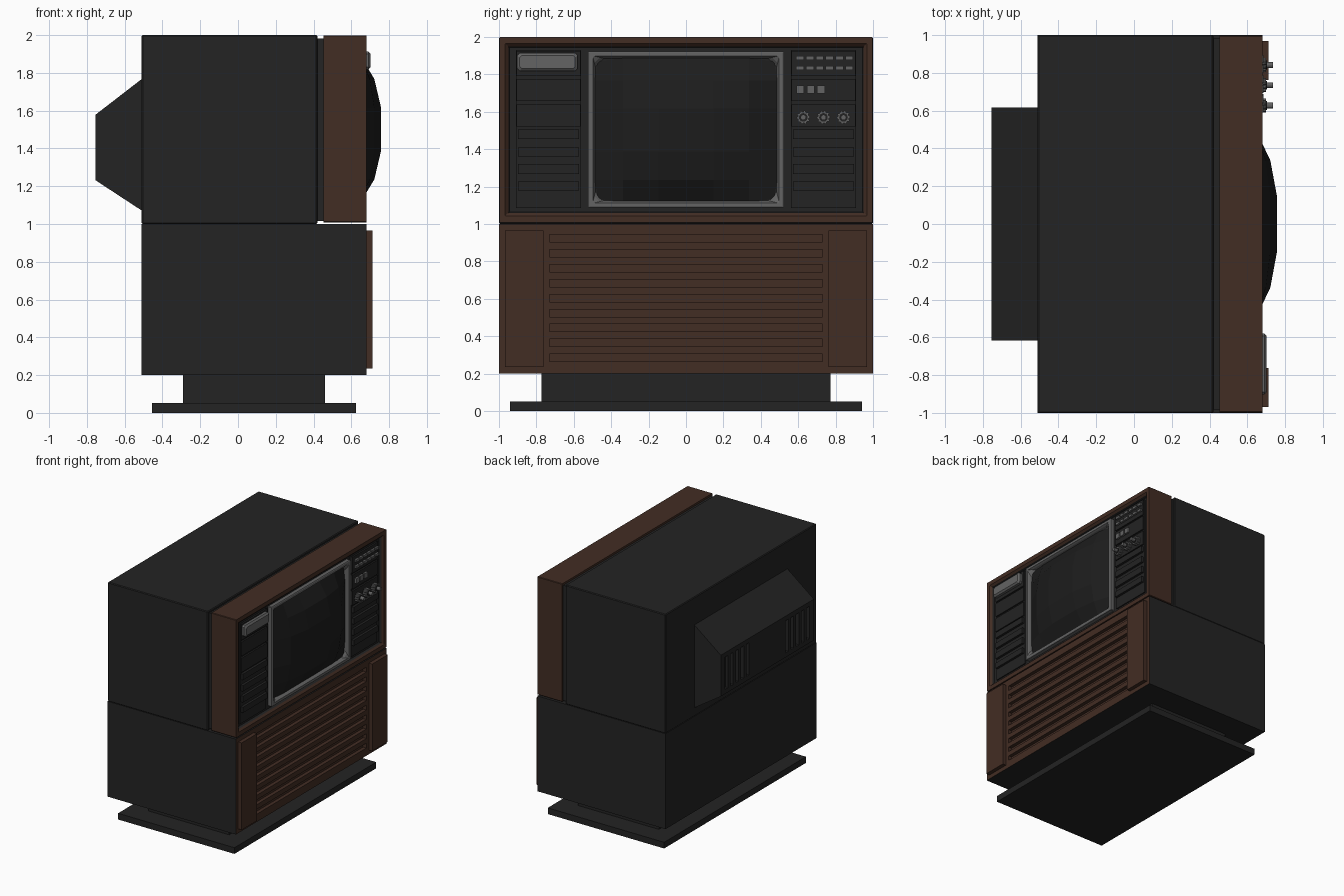
import bpy, bmesh, math
from mathutils import Matrix

if "Cube" in bpy.data.objects:
    bpy.data.objects.remove(bpy.data.objects["Cube"])


def material(name, rgb):
    m = bpy.data.materials.new(name)
    m.diffuse_color = (*rgb, 1)
    m.use_nodes = True
    m.node_tree.nodes["Principled BSDF"].inputs["Base Color"].default_value = m.diffuse_color
    return m


DARK = material("charcoal plastic", (0.017, 0.017, 0.017))
WOOD = material("dark walnut", (0.055, 0.026, 0.017))
GREY = material("grey metal", (0.125, 0.125, 0.125))
GLASS = material("black glass", (0.012, 0.012, 0.012))


def finish(name, bm, *mats):
    bmesh.ops.recalc_face_normals(bm, faces=bm.faces)
    me = bpy.data.meshes.new(name)
    bm.to_mesh(me)
    bm.free()
    for m in mats:
        me.materials.append(m)
    ob = bpy.data.objects.new(name, me)
    bpy.context.collection.objects.link(ob)
    return ob


def boxes(name, mat, spans, bevel=0):
    """One object of boxes, each (x0, x1, y0, y1, z0, z1)."""
    bm = bmesh.new()
    for x0, x1, y0, y1, z0, z1 in spans:
        mtx = Matrix.Translation(((x0 + x1) / 2, (y0 + y1) / 2, (z0 + z1) / 2))
        bmesh.ops.create_cube(bm, size=1, matrix=mtx @ Matrix.Diagonal((x1 - x0, y1 - y0, z1 - z0, 1)))
    if bevel:
        bmesh.ops.bevel(bm, geom=bm.edges[:], offset=bevel, segments=1, affect='EDGES')
    return finish(name, bm, mat)


def loft(name, mats, loops, cy, cz, inner_mat_x=None):
    """Skin corner-cut rectangles (x, half y, half z, corner) and cap both ends."""
    bm = bmesh.new()
    rings = []
    for x, a, b, c in loops:
        pts = [(a, b - c), (a - c, b), (c - a, b), (-a, b - c),
               (-a, c - b), (c - a, -b), (a - c, -b), (a, c - b)]
        rings.append([bm.verts.new((x, cy + p, cz + q)) for p, q in pts])
    for r, s in zip(rings, rings[1:]):
        for i in range(8):
            j = (i + 1) % 8
            bm.faces.new((r[i], r[j], s[j], s[i]))
    bm.faces.new(rings[0])
    last = bm.faces.new(rings[-1])
    if len(mats) > 1:
        last.material_index = 1
        for f in bm.faces:
            if all(v in rings[-1] or v in rings[-2] for v in f.verts):
                f.material_index = 1
    return finish(name, bm, *mats)


def cut(ob, cutter):
    cutter.hide_render = True
    mod = ob.modifiers.new("cut", 'BOOLEAN')
    mod.operation, mod.solver, mod.object = 'DIFFERENCE', 'EXACT', cutter
    bpy.context.view_layer.objects.active = ob
    bpy.ops.object.modifier_apply(modifier=mod.name)
    bpy.data.objects.remove(cutter)


def cylinders(name, mat, centres, x0, x1, radii):
    """Prisms along x; radii lists the radius of each side point."""
    bm = bmesh.new()
    n = len(radii)
    for y, z in centres:
        ends = [[bm.verts.new((x, y + r * math.cos(i * math.tau / n), z + r * math.sin(i * math.tau / n)))
                 for i, r in enumerate(radii)] for x in (x0, x1)]
        bm.faces.new(ends[0])
        bm.faces.new(ends[1])
        for i in range(n):
            j = (i + 1) % n
            bm.faces.new((ends[0][i], ends[0][j], ends[1][j], ends[1][i]))
    return finish(name, bm, mat)


# Pedestal and foot
boxes("foot_plate", DARK, [(-0.455, 0.625, -0.94, 0.94, 0, 0.052)])
boxes("pedestal", DARK, [(-0.29, 0.46, -0.773, 0.773, 0.05, 0.205)])

# Lower cabinet with grooved wooden front
lower = boxes("lower_cabinet", DARK, [(-0.51, 0.68, -1, 1, 0.2, 1.0)])
cut(lower, boxes("groove_cutter", DARK,
                 [(0.65, 0.75, -0.73, 0.73, 0.265 + 0.0797 * i, 0.305 + 0.0797 * i) for i in range(9)]))
lower.data.materials.clear()
lower.data.materials.append(DARK)
lower.data.materials.append(WOOD)
for f in lower.data.polygons:
    f.material_index = int(f.center.x > 0.64)
boxes("front_side_panels", WOOD, [(0.67, 0.712, y, y + 0.205, 0.235, 0.965) for y in (-0.968, 0.763)])

# Upper cabinet shell, recessed neck and wooden front frame
boxes("upper_shell", DARK, [(-0.51, 0.42, -1, 1, 1.0, 2.0)], 0.006)
boxes("shell_neck", DARK, [(0.40, 0.47, -0.982, 0.982, 1.015, 1.982)])
loft("front_frame", (WOOD, DARK),
     [(0.452, 0.997, 0.495, 0.004), (0.68, 0.997, 0.495, 0.004), (0.68, 0.967, 0.46, 0.002),
      (0.665, 0.95, 0.445, 0.002), (0.645, 0.945, 0.44, 0.002)], 0, 1.504)

# Rear tube housing with vent slots
bm = bmesh.new()
ends = [[bm.verts.new((x, y, z)) for x, z in ((-0.5, 1.065), (-0.755, 1.232), (-0.755, 1.578), (-0.5, 1.775))]
        for y in (-0.617, 0.617)]
for e in ends:
    bm.faces.new(e)
for i in range(4):
    j = (i + 1) % 4
    bm.faces.new((ends[0][i], ends[0][j], ends[1][j], ends[1][i]))
housing = finish("rear_housing", bm, DARK)
cut(housing, boxes("vent_cutter", DARK,
                   [(-0.8, -0.73, s * y - 0.018, s * y + 0.018, 1.27, 1.54)
                    for s in (-1, 1) for y in (0.26, 0.33, 0.40, 0.47, 0.54)]))

# Screen bezel
loft("screen_bezel", (GREY,),
     [(0.64, 0.523, 0.418, 0.004), (0.676, 0.523, 0.418, 0.004), (0.68, 0.517, 0.412, 0.004),
      (0.68, 0.498, 0.393, 0.006), (0.665, 0.49, 0.385, 0.03), (0.645, 0.485, 0.38, 0.045)], 0, 1.505)

# Domed screen: coarse bulging grid with cut corners
steps = [(-1, 0), (-0.69, 0.67), (-0.3, 1), (0.3, 1), (0.69, 0.67), (1, 0)]
bm = bmesh.new()
grid = [[bm.verts.new((0.65 + 0.107 * p * q, 0.488 * u * (0.965 if abs(u * w) == 1 else 1),
                       1.502 + 0.385 * w * (0.955 if abs(u * w) == 1 else 1)))
         for w, q in steps] for u, p in steps]
for i in range(5):
    for j in range(5):
        bm.faces.new((grid[i][j], grid[i + 1][j], grid[i + 1][j + 1], grid[i][j + 1]))
screen = finish("screen_glass", bm, GLASS)
if sum(f.normal.x for f in screen.data.polygons) < 0:
    screen.data.flip_normals()

# Control panels: raised blocks and slats on both sides
rows = [(1.79, 1.925), (1.657, 1.775), (1.52, 1.64)]
slats = [(1.455, 1.505), (1.36, 1.41), (1.267, 1.32), (1.18, 1.228)]
boxes("side_panels", DARK, [(0.64, 0.655, y - 0.173, y + 0.173, 1.085, 1.93) for y in (-0.735, 0.735)])
boxes("panel_blocks", DARK, [(0.65, 0.668, y - 0.17, y + 0.17, *r) for y in (-0.735, 0.735) for r in rows])
boxes("panel_slats", DARK, [(0.65, 0.675, y - 0.163, y + 0.163, *r) for y in (-0.735, 0.735) for r in slats])

# Dial plate, push buttons and square keys
loft("dial_plate", (GREY,),
     [(0.65, 0.162, 0.048, 0.014), (0.69, 0.162, 0.048, 0.014), (0.702, 0.148, 0.034, 0.01)], -0.741, 1.866)
boxes("push_buttons", GREY, [(0.66, 0.685, y - 0.021, y + 0.021, z - 0.01, z + 0.01)
                             for z in (1.887, 1.834) for y in [0.61 + 0.0525 * i for i in range(6)]])
boxes("square_keys", GREY, [(0.66, 0.685, y - 0.021, y + 0.021, 1.697, 1.74) for y in (0.611, 0.667, 0.722)])

# Toothed knobs with dark collar and narrow stem
knobs = [(0.627, 1.57), (0.735, 1.57), (0.842, 1.57)]
cylinders("knob_discs", GREY, knobs, 0.66, 0.70, [0.037, 0.037, 0.03, 0.03] * 10)
cylinders("knob_collars", DARK, knobs, 0.69, 0.705, [0.023] * 16)
cylinders("knob_stems", GREY, knobs, 0.70, 0.737, [0.015] * 12)
